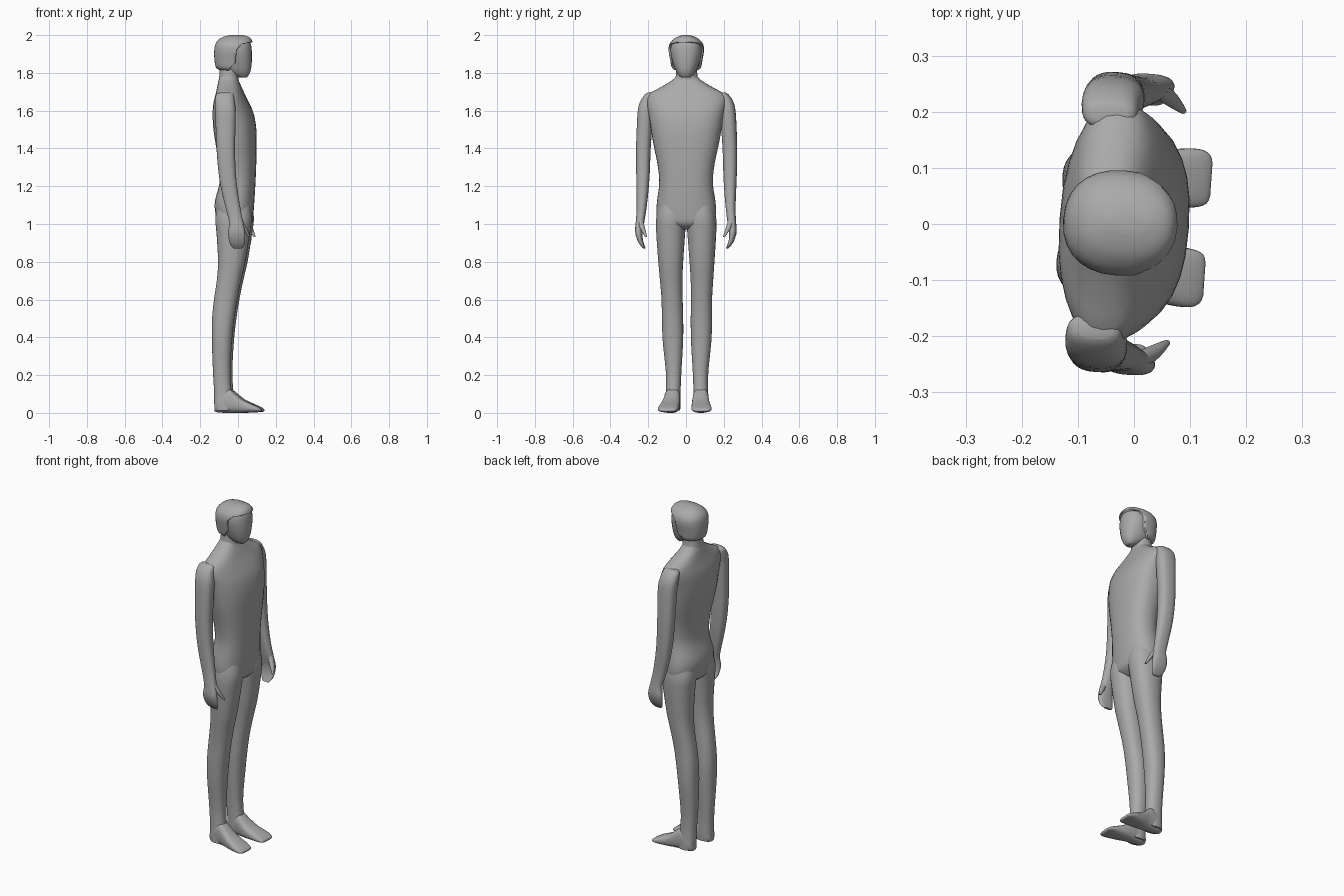
import bpy, bmesh, math

SKIN = bpy.data.materials.new("plain grey")
SKIN.diffuse_color = (0.4, 0.4, 0.4, 1)
TURN = math.radians(-4)          # the whole figure is turned slightly
SIDES = 28


def finish(bm, name, angle=50):
    bmesh.ops.recalc_face_normals(bm, faces=bm.faces)
    me = bpy.data.meshes.new(name)
    bm.to_mesh(me)
    bm.free()
    me.materials.append(SKIN)
    ob = bpy.data.objects.new(name, me)
    bpy.context.collection.objects.link(ob)
    ob.rotation_euler[2] = TURN
    bpy.ops.object.select_all(action='DESELECT')
    ob.select_set(True)
    bpy.context.view_layer.objects.active = ob
    bpy.ops.object.shade_smooth_by_angle(angle=math.radians(angle))
    return ob


def smooth_stations(st, n):
    """Catmull-Rom through the stations, n steps per span"""
    out = []
    for i in range(len(st) - 1):
        p0, p1, p2, p3 = (st[max(0, min(len(st) - 1, i + k))] for k in (-1, 0, 1, 2))
        for j in range(n):
            t = j / n
            out.append([0.5 * (2 * b + (c - a) * t + (2 * a - 5 * b + 4 * c - d) * t * t
                               + (3 * b - a - 3 * c + d) * t ** 3)
                        for a, b, c, d in zip(p0, p1, p2, p3)])
    return out + [list(st[-1])]


def loft(name, st, axis='z', side=1, e=2.3, n=3, angle=50):
    """Stations: (position, a_min, a_max, b_min, b_max); b flips in y for side -1"""
    bm = bmesh.new()
    rings = []
    for pos, a0, a1, b0, b1 in smooth_stations(st, n):
        ring = []
        for k in range(SIDES):
            t = 2 * math.pi * k / SIDES
            c, s = math.cos(t), math.sin(t)
            u = (a0 + a1) / 2 + (a1 - a0) / 2 * math.copysign(abs(c) ** (2 / e), c)
            v = (b0 + b1) / 2 + (b1 - b0) / 2 * math.copysign(abs(s) ** (2 / e), s)
            co = (u, v * side, pos) if axis == 'z' else (pos, v * side, max(u, 0))
            ring.append(bm.verts.new(co))
        rings.append(ring)
    for r, q in zip(rings, rings[1:]):
        for k in range(SIDES):
            m = (k + 1) % SIDES
            bm.faces.new((r[k], r[m], q[m], q[k]))
    bm.faces.new(rings[0])
    bm.faces.new(rings[-1])
    return finish(bm, name, angle)


def sym(rows):
    """Stations symmetric in y: (z, back, front, half width)"""
    return [(z, a, b, -h, h) for z, a, b, h in rows]


# Torso with hips, chest and sloping shoulders
loft("torso", sym([
    (0.97, -0.06, 0.03, 0.03), (1.00, -0.105, 0.07, 0.135), (1.05, -0.118, 0.08, 0.157),
    (1.12, -0.122, 0.086, 0.155), (1.22, -0.097, 0.092, 0.142), (1.32, -0.100, 0.096, 0.152),
    (1.42, -0.117, 0.098, 0.173), (1.50, -0.129, 0.096, 0.187), (1.58, -0.133, 0.083, 0.200),
    (1.64, -0.128, 0.058, 0.213), (1.685, -0.117, 0.035, 0.205), (1.72, -0.110, 0.020, 0.145),
    (1.76, -0.103, 0.003, 0.078), (1.79, -0.095, -0.005, 0.050)]), e=2.4)

# Neck
loft("neck", sym([(1.70, -0.105, 0.01, 0.07), (1.76, -0.102, 0.003, 0.062),
                  (1.80, -0.098, 0.002, 0.056), (1.86, -0.095, 0.01, 0.055)]))

# Face and skull
loft("head", sym([
    (1.775, 0.010, 0.045, 0.022), (1.79, -0.030, 0.058, 0.040), (1.82, -0.080, 0.069, 0.058),
    (1.87, -0.105, 0.074, 0.075), (1.92, -0.110, 0.073, 0.083), (1.96, -0.100, 0.065, 0.075),
    (1.985, -0.06, 0.04, 0.04)]))

# Hair: larger shell with the face area cut away
hair = loft("hair", sym([
    (1.812, -0.085, 0.03, 0.055), (1.825, -0.115, 0.06, 0.076), (1.87, -0.125, 0.078, 0.086),
    (1.92, -0.126, 0.081, 0.094), (1.955, -0.119, 0.079, 0.088), (1.98, -0.098, 0.070, 0.066),
    (1.993, -0.072, 0.052, 0.042), (2.0, -0.045, 0.025, 0.015)]))
bm = bmesh.new()
outline = [(-0.05, 1.75), (-0.045, 1.81), (-0.03, 1.835), (-0.008, 1.855), (0.0, 1.925),
           (0.025, 1.952), (0.07, 1.962), (0.14, 1.96), (0.14, 1.75)]
face = bm.faces.new([bm.verts.new((x, -0.2, z)) for x, z in outline])
ext = bmesh.ops.extrude_face_region(bm, geom=[face])["geom"]
bmesh.ops.translate(bm, vec=(0, 0.4, 0),
                    verts=[v for v in ext if isinstance(v, bmesh.types.BMVert)])
cutter = finish(bm, "hairline_cutter")
cutter.hide_render = True
cutter.hide_set(True)
cut = hair.modifiers.new("hairline", 'BOOLEAN')
cut.operation = 'DIFFERENCE'
cut.object = cutter
cut.solver = 'EXACT'
hair.modifiers.move(len(hair.modifiers) - 1, 0)

for side, tag in ((1, "left"), (-1, "right")):
    # Leg from hip to ankle
    loft(tag + "_leg", [
        (1.10, -0.10, 0.07, 0.01, 0.145), (1.03, -0.115, 0.079, 0.0, 0.159),
        (0.95, -0.108, 0.069, 0.006, 0.159), (0.80, -0.100, 0.045, 0.017, 0.149),
        (0.70, -0.107, 0.022, 0.022, 0.141), (0.60, -0.122, 0.002, 0.022, 0.134),
        (0.50, -0.132, -0.014, 0.020, 0.133), (0.38, -0.133, -0.027, 0.021, 0.129),
        (0.22, -0.128, -0.035, 0.030, 0.113), (0.12, -0.122, -0.030, 0.034, 0.112),
        (0.05, -0.121, -0.020, 0.034, 0.116), (0.012, -0.116, -0.02, 0.036, 0.116)],
        side=side)
    # Foot lofted from heel to toe
    loft(tag + "_foot", [
        (-0.118, 0.008, 0.05, 0.055, 0.095), (-0.10, 0.002, 0.09, 0.040, 0.112),
        (-0.05, 0.0, 0.13, 0.034, 0.117), (-0.015, 0.0, 0.108, 0.032, 0.121),
        (0.03, 0.0, 0.072, 0.032, 0.131), (0.075, 0.002, 0.050, 0.034, 0.140),
        (0.11, 0.004, 0.034, 0.038, 0.141), (0.127, 0.006, 0.024, 0.046, 0.132),
        (0.132, 0.01, 0.018, 0.06, 0.118)], axis='x', side=side, e=2.7)
    # Arm with boxy shoulder, running into a flat cupped hand
    loft(tag + "_arm", [
        (1.695, -0.085, -0.025, 0.175, 0.208), (1.685, -0.103, -0.010, 0.165, 0.222),
        (1.65, -0.108, -0.004, 0.170, 0.246), (1.60, -0.106, 0.003, 0.178, 0.259),
        (1.50, -0.102, 0.002, 0.184, 0.265), (1.40, -0.098, 0.000, 0.191, 0.268),
        (1.28, -0.088, 0.004, 0.195, 0.267), (1.18, -0.072, 0.014, 0.201, 0.264),
        (1.08, -0.048, 0.030, 0.211, 0.262), (1.01, -0.030, 0.044, 0.221, 0.266),
        (0.96, -0.035, 0.054, 0.230, 0.269), (0.92, -0.032, 0.054, 0.229, 0.259),
        (0.89, -0.024, 0.049, 0.221, 0.243), (0.87, -0.008, 0.036, 0.213, 0.226)],
        side=side, e=2.5)
    # Thumb
    loft(tag + "_thumb", [
        (1.02, 0.012, 0.042, 0.226, 0.252), (0.985, 0.030, 0.060, 0.216, 0.244),
        (0.955, 0.052, 0.072, 0.207, 0.227), (0.932, 0.067, 0.079, 0.202, 0.213)],
        side=side, e=2)
